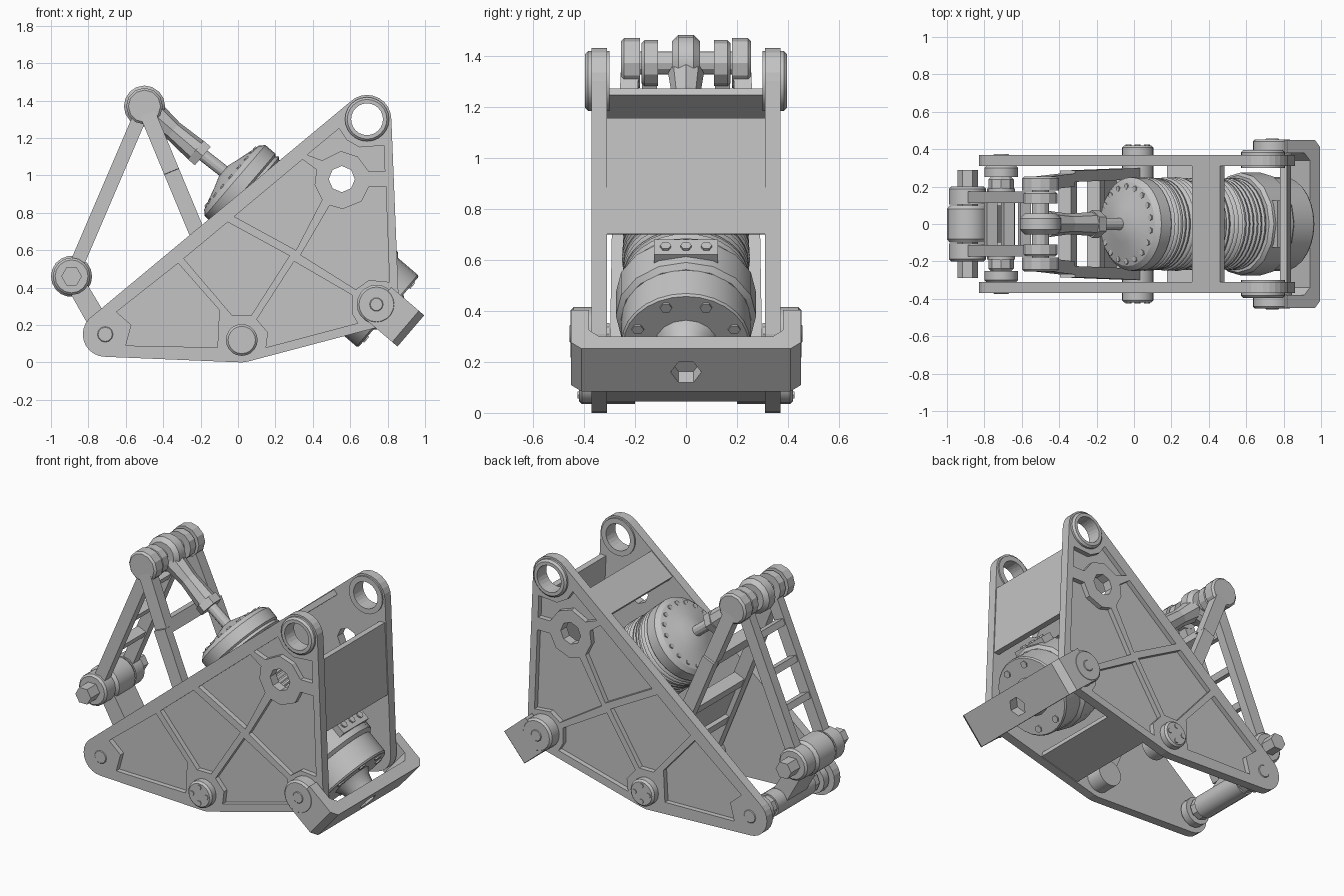
import bpy, bmesh, math, random
from mathutils import Vector, Matrix, geometry

random.seed(4)
cube = bpy.data.objects.get("Cube")
if cube:
    bpy.data.objects.remove(cube, do_unlink=True)

steel = bpy.data.materials.new("grey_steel")
steel.use_nodes = True
GREY = (0.55, 0.55, 0.55, 1)
steel.diffuse_color = GREY
steel.node_tree.nodes["Principled BSDF"].inputs["Base Color"].default_value = GREY


def activate(ob):
    bpy.ops.object.select_all(action='DESELECT')
    ob.select_set(True)
    bpy.context.view_layer.objects.active = ob


def finish(name, bm, smooth=False):
    bmesh.ops.recalc_face_normals(bm, faces=bm.faces)
    me = bpy.data.meshes.new(name)
    bm.to_mesh(me)
    bm.free()
    ob = bpy.data.objects.new(name, me)
    bpy.context.collection.objects.link(ob)
    me.materials.append(steel)
    if smooth:
        activate(ob)
        bpy.ops.object.shade_smooth_by_angle(angle=math.radians(28))
    return ob


def lathe(name, profile, origin, axis, n=24, closed=False):
    """Revolve (distance, radius) pairs about an axis."""
    bm = bmesh.new()
    rings = [[bm.verts.new((r * math.cos(k * math.tau / n), r * math.sin(k * math.tau / n), t))
              for k in range(n)] for t, r in profile]
    pairs = list(zip(rings, rings[1:]))
    if closed:
        pairs.append((rings[-1], rings[0]))
    else:
        bm.faces.new(rings[0])
        bm.faces.new(rings[-1])
    for a, b in pairs:
        for k in range(n):
            j = (k + 1) % n
            bm.faces.new((a[k], a[j], b[j], b[k]))
    rot = Vector(axis).to_track_quat('Z', 'Y').to_matrix().to_4x4()
    bm.transform(Matrix.Translation(origin) @ rot)
    return finish(name, bm, n > 8)


def rod(name, a, b, r, n=20):
    a, b = Vector(a), Vector(b)
    return lathe(name, [(0, r), ((b - a).length, r)], a, b - a, n)


def bosses(name, c, r, y0, y1, n=20, hole=0):
    """Matching bosses on both sides, with softened outer rims."""
    h, e = y1 - y0, 0.012
    for s, side in ((1, "left"), (-1, "right")):
        prof = [(0, r), (h - e, r), (h, r - e)]
        if hole:
            prof += [(h, hole), (0, hole)]
        lathe(f"{side}_{name}", prof, (c[0], s * y0, c[1]), (0, s, 0), n, bool(hole))


def bar(name, a, b, wide, thick):
    """Box between two points; wide runs along y."""
    a, b = Vector(a), Vector(b)
    z = (b - a).normalized()
    x = Vector((0, 1, 0)).cross(z).normalized()
    frame = Matrix((x, z.cross(x), z)).transposed().to_4x4()
    bm = bmesh.new()
    bmesh.ops.create_cube(bm, size=1)
    bm.transform(Matrix.Translation((a + b) / 2) @ frame
                 @ Matrix.Diagonal((thick, wide, (b - a).length, 1)))
    return finish(name, bm)


def sheet(name, outlines, depth, matrix):
    """Filled outline with holes, extruded both ways."""
    cu = bpy.data.curves.new(name, 'CURVE')
    cu.dimensions, cu.fill_mode, cu.extrude = '2D', 'BOTH', depth / 2
    for pts in outlines:
        sp = cu.splines.new('POLY')
        sp.points.add(len(pts) - 1)
        for p, q in zip(sp.points, pts):
            p.co = (q[0], q[1], 0, 1)
        sp.use_cyclic_u = True
    ob = bpy.data.objects.new(name, cu)
    bpy.context.collection.objects.link(ob)
    cu.materials.append(steel)
    ob.matrix_world = matrix
    activate(ob)
    bpy.ops.object.convert(target='MESH')
    bpy.ops.object.shade_flat()
    return bpy.context.object


def upright(y):
    return Matrix.Translation((0, y, 0)) @ Matrix.Rotation(math.pi / 2, 4, 'X')


def ring(c, r, n=24):
    return [(c[0] + r * math.cos(k * math.tau / n), c[1] + r * math.sin(k * math.tau / n))
            for k in range(n)]


def hull(circles):
    pts = [p for c, r in circles for p in ring(c, r)]
    return [pts[i] for i in geometry.convex_hull_2d([Vector(p) for p in pts])]


# Pivot centres in the side plane
TAIL, BASE, HEEL, CROWN, HUB = (-.71, .15), (.02, .12), (.74, .31), (.69, 1.3), (.555, .98)
APEX, KNEE = (-.5, 1.37), (-.89, .46)
at = lambda c, y=0: Vector((c[0], y, c[1]))

# Side plates: a web plus a raised frame with pockets
outline = hull([(TAIL, .12), (BASE, .12), (HEEL, .12), (CROWN, .13)])
pockets = [
    [(-.65, .27), (-.32, .53), (-.1, .28), (-.11, .08), (-.6, .09), (-.57, .2)],
    [(-.29, .555), (-.055, .75), (.275, .57), (.07, .25), (-.03, .25)],
    [(-.02, .78), (.345, 1.085), (.42, 1.03), (.41, .95), (.45, .87), (.31, .6)],
    [(.335, .575), (.49, .84), (.56, .82), (.66, .86), (.7, .94), (.79, .94), (.81, .43), (.7, .44), (.63, .39)],
    [(.1, .23), (.3, .54), (.61, .36), (.61, .26), (.64, .21), (.15, .08), (.16, .16)],
    [(.37, 1.11), (.54, 1.25), (.58, 1.19), (.65, 1.15), (.78, 1.16), (.785, 1.02), (.7, 1.02), (.64, 1.1), (.55, 1.13), (.45, 1.08)],
]
holes = [ring(CROWN, .085), ring(HUB, .07, 8)]
for s, side in ((1, "left"), (-1, "right")):
    sheet(side + "_plate_web", [outline] + holes, .028, upright(s * .324))
    sheet(side + "_plate_frame", [outline] + holes + pockets, .032, upright(s * .354))
    for k in range(4):
        x, z = ring(BASE, .05, 4)[k]
        rod(f"{side}_base_bolt_{k}", (x, s * .41, z), (x, s * .425, z), .016, 6)
bosses("crown_ring", CROWN, .118, .3, .395, 24, .085)
bosses("base_boss", BASE, .085, .2, .42)
bosses("tail_pin", TAIL, .05, .2, .374, 12)
bosses("tail_spacer", TAIL, .09, .25, .312, 14)
bosses("tail_nut", TAIL, .068, .19, .25, 8)

# Panels joining the side plates
bar("rear_panel", (.8, 0, 1.155), (.82, 0, .7), .735, .038)
bar("top_strap", (.322, 0, 1.133), (.472, 0, 1.258), .64, .035)
bar("bottom_strap", (.18, 0, .062), (.46, 0, .135), .64, .035)

# Yoke at the heel
A = Vector((.76, 0, -.65)).normalized()
P = A.cross(Vector((0, 1, 0)))
half = [(0, .38), (.12, .38), (.16, .34)]
outer = [(.232, .41), (.195, .45), (0, .45)]
flip = lambda pts: [(x, -y) for x, y in reversed(pts)]
frame = Matrix((A, (0, 1, 0), P)).transposed().to_4x4()
yoke = sheet("yoke", [half + flip(half) + flip(outer) + outer], .22,
             Matrix.Translation(at(HEEL) + P * .012) @ frame)
cutter = rod("yoke_hole_cutter", at(HEEL) + A * .13, at(HEEL) + A * .3, .06, 6)
cutter.hide_render = True
cut = yoke.modifiers.new("hole", 'BOOLEAN')
cut.operation, cut.object, cut.solver = 'DIFFERENCE', cutter, 'EXACT'
activate(yoke)
bpy.ops.object.modifier_apply(modifier=cut.name)
bpy.data.objects.remove(cutter, do_unlink=True)
bosses("yoke_boss", HEEL, .105, .37, .452)
bosses("yoke_pin", HEEL, .045, .3, .456, 10)

# Actuator: end cap, flange, wound body and domed head along one axis
FOOT = Vector((.805, 0, .27))
U = -A
lathe("end_cap", [(0, .245), (.01, .252), (.15, .252)], FOOT, U, 28)
lathe("cap_neck", [(-.09, .085), (-.03, .1), (.01, .13)], FOOT, U, 16)
lathe("flange", [(.15, .255), (.17, .275), (.31, .275), (.33, .26)], FOOT, U, 16)
wound = []
for k in range(24):
    t = .33 + k * .028
    wound += [(t, .235), (t + .009, .248 + random.uniform(-.006, .004)), (t + .019, .246)]
lathe("wound_body", wound + [(1.005, .232)], FOOT, U, 32)
lathe("domed_head", [(1, .24), (1.01, .25), (1.08, .25), (1.105, .225), (1.14, .1), (1.16, .04)], FOOT, U, 32)
Y = Vector((0, 1, 0))
for label, count, r, t0, t1, size in (("cap_bolt", 8, .205, .01, -.008, .024),
                                      ("head_bolt", 18, .2, 1.1, 1.117, .016)):
    for k in range(count):
        a = (k + .5) * math.tau / count
        spot = FOOT + (P * math.cos(a) + Y * math.sin(a)) * r
        rod(f"{label}_{k}", spot + U * t0, spot + U * t1, size, 6)
port = FOOT + U * .25 + P * .255
bar("port_block", port - U * .045, port + U * .045, .25, .06)
for k in (-1, 0, 1):
    rod(f"port_plug_{k + 1}", port + Y * k * .08, port + Y * k * .08 + P * .04, .022, 6)

# Piston rod and its eye
eye = at(APEX)
rod("piston_rod", FOOT + U * 1.13, eye + A * .3, .033, 12)
rod("rod_nut", eye + A * .36, eye + A * .41, .075, 6)
lathe("rod_shank", [(.06, .07), (.2, .055), (.37, .065)], eye, A, 8)
lathe("rod_eye", [(-.055, .085), (-.03, .11), (.03, .11), (.055, .085)], eye, Y, 16)
rod("apex_pin", at(APEX, -.25), at(APEX, .25), .045, 12)

# Bosses on the linkage pins
bosses("apex_inner_boss", APEX, .09, .11, .175, 12)
bosses("apex_outer_boss", APEX, .098, .18, .255, 12)
bosses("knee_boss", KNEE, .1, .105, .2, 16)
rod("knee_pin", at(KNEE, -.29), at(KNEE, .29), .055, 6)

# Ladder link from apex to knee
for s, side in ((1, "left"), (-1, "right")):
    bar(side + "_ladder_leg", at(APEX, s * .143), at(KNEE, s * .143), .06, .075)
for k, f in enumerate((.22, .45, .68)):
    mid = at(APEX).lerp(at(KNEE), f)
    step = (at(KNEE) - at(APEX)).normalized() * .02
    bar(f"ladder_rung_{k}", mid - step, mid + step, .24, .06)

# Rocker from apex to base pivot, widening below the bend
BEND = (-.355, 1.02)
for s, side in ((1, "left"), (-1, "right")):
    bar(side + "_rocker_upper", at(APEX, s * .218), at(BEND, s * .235), .07, .085)
    bar(side + "_rocker_lower", at(BEND, s * .255), at(BASE, s * .27), .06, .085)
down = (at(BASE) - at(BEND)).normalized()
for k, (f, g) in enumerate(((0, .04), (.4, .03), (.7, .03))):
    mid = at(BEND).lerp(at(BASE), f)
    bar(f"rocker_crossbar_{k}", mid - down * g, mid + down * g, .5, .075)
bar("rocker_web", at(BEND).lerp(at(BASE), .4), at(BEND).lerp(at(BASE), .7), .5, .025)

# Short link from knee to tail
sheet("short_link", [hull([(KNEE, .05), (TAIL, .055)])], .2, upright(0))
lathe("short_link_eye", [(-.1, .095), (-.08, .11), (.08, .11), (.1, .095)], at(KNEE), Y, 18)
rod("short_link_barrel", at(TAIL, -.19), at(TAIL, .19), .075, 16)
